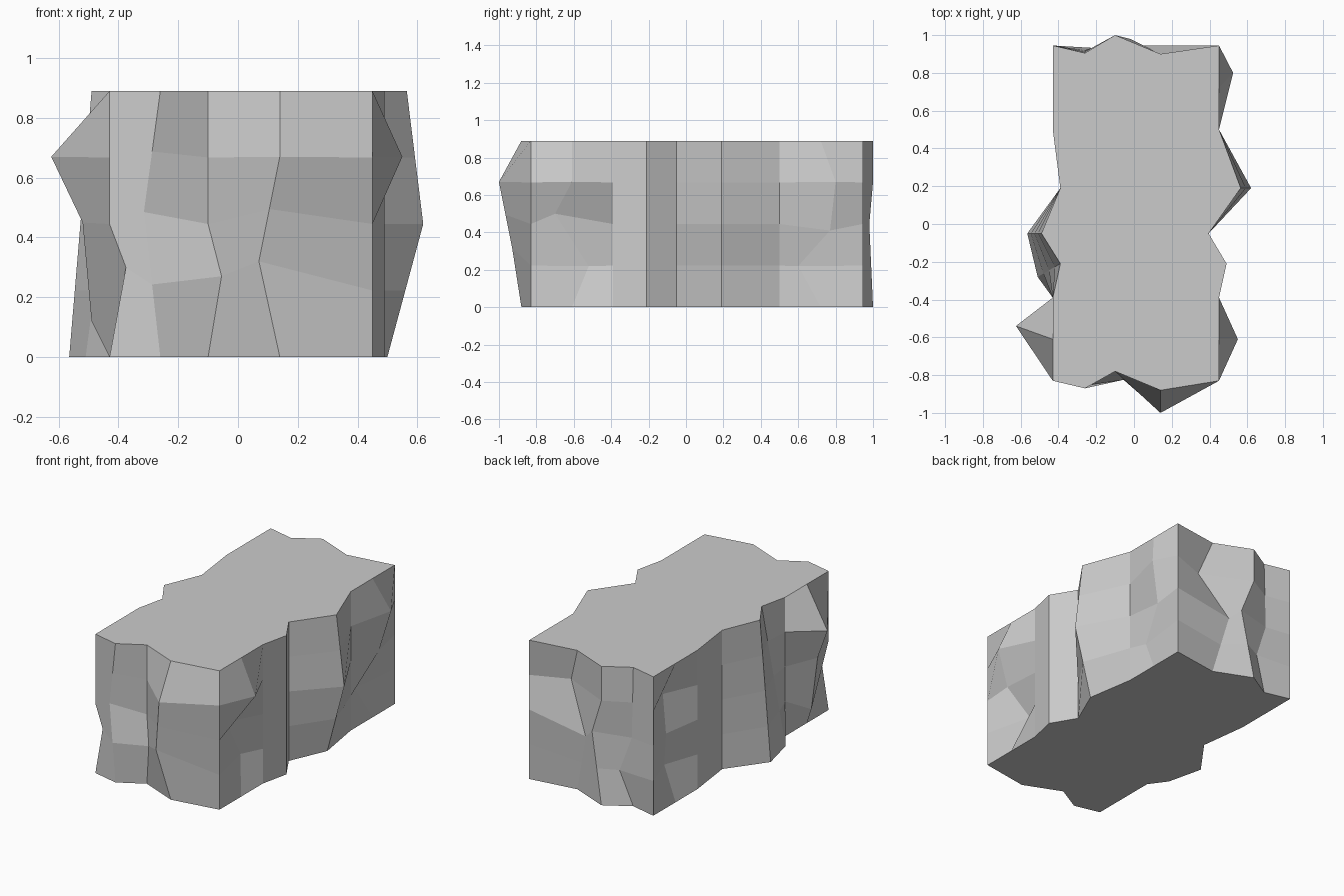
import bpy, bmesh
from mathutils import Vector

H, LEVELS = 0.89, 4

# Rock outline, counter-clockwise from the front right corner.
# Each column: base x, base y, then chipped points (z, x, y) along its height.
COLUMNS = [
    # right side
    (0.45, -0.83),
    (0.45, -0.61, (0.22, 0.38, -0.52), (0.5, 0.405, -0.70), (0.67, 0.55, -0.61)),
    (0.45, -0.39),
    (0.49, -0.21),
    (0.395, -0.05),
    (0.50, 0.19, (0.445, 0.62, 0.19), (0.89, 0.565, 0.19)),
    (0.45, 0.50),
    (0.45, 0.72, (0.22, 0.41, 0.60), (0.41, 0.46, 0.77), (0.67, 0.525, 0.80)),
    # back
    (0.45, 0.945),
    (0.14, 0.90, (0.38, 0.05, 0.945), (0.67, 0.215, 0.855)),
    (-0.10, 1.0, (0.445, -0.02, 0.98), (0.67, -0.1, 1.0)),
    (-0.26, 0.905, (0.22, -0.18, 0.93), (0.445, -0.26, 0.92)),
    (-0.43, 0.945),
    # left side
    (-0.43, 0.72, (0.22, -0.35, 0.72), (0.445, -0.39, 0.76), (0.67, -0.34, 0.72)),
    (-0.43, 0.50),
    (-0.39, 0.19),
    (-0.565, -0.05, (0.89, -0.49, -0.05)),
    (-0.51, -0.28, (0.89, -0.39, -0.21)),
    (-0.43, -0.39),
    (-0.43, -0.61, (0.12, -0.49, -0.57), (0.45, -0.52, -0.59), (0.67, -0.625, -0.54)),
    # front
    (-0.43, -0.83, (0.3, -0.375, -0.835), (0.445, -0.43, -0.83)),
    (-0.26, -0.87, (0.485, -0.315, -0.85)),
    (-0.10, -0.78, (0.27, -0.055, -0.825), (0.445, -0.10, -0.78)),
    (0.14, -0.88, (0.32, 0.07, -0.93), (0.67, 0.14, -1.0)),
]


def column_points(x, y, *chips):
    """Snap chips to height levels and interpolate the levels between them."""
    keys = {0: Vector((x, y, 0)), LEVELS: Vector((x, y, H))}
    for z, cx, cy in chips:
        keys[round(z / H * LEVELS)] = Vector((cx, cy, z))
    pts = []
    for i in range(LEVELS + 1):
        lo = max(k for k in keys if k <= i)
        hi = min(k for k in keys if k >= i)
        t = (i - lo) / (hi - lo) if hi > lo else 0
        pts.append(keys[lo].lerp(keys[hi], t))
    return pts


# Rock block: chipped walls between flat top and bottom
bm = bmesh.new()
cols = [[bm.verts.new(p) for p in column_points(*c)] for c in COLUMNS]
for a, b in zip(cols, cols[1:] + cols[:1]):
    for i in range(LEVELS):
        bm.faces.new((a[i], b[i], b[i + 1], a[i + 1]))
bm.faces.new([c[-1] for c in cols])
bm.faces.new([c[0] for c in reversed(cols)])
bmesh.ops.recalc_face_normals(bm, faces=bm.faces[:])

mesh = bpy.data.meshes.new("rock_block")
bm.to_mesh(mesh)
bm.free()
bpy.context.collection.objects.link(bpy.data.objects.new("rock_block", mesh))
